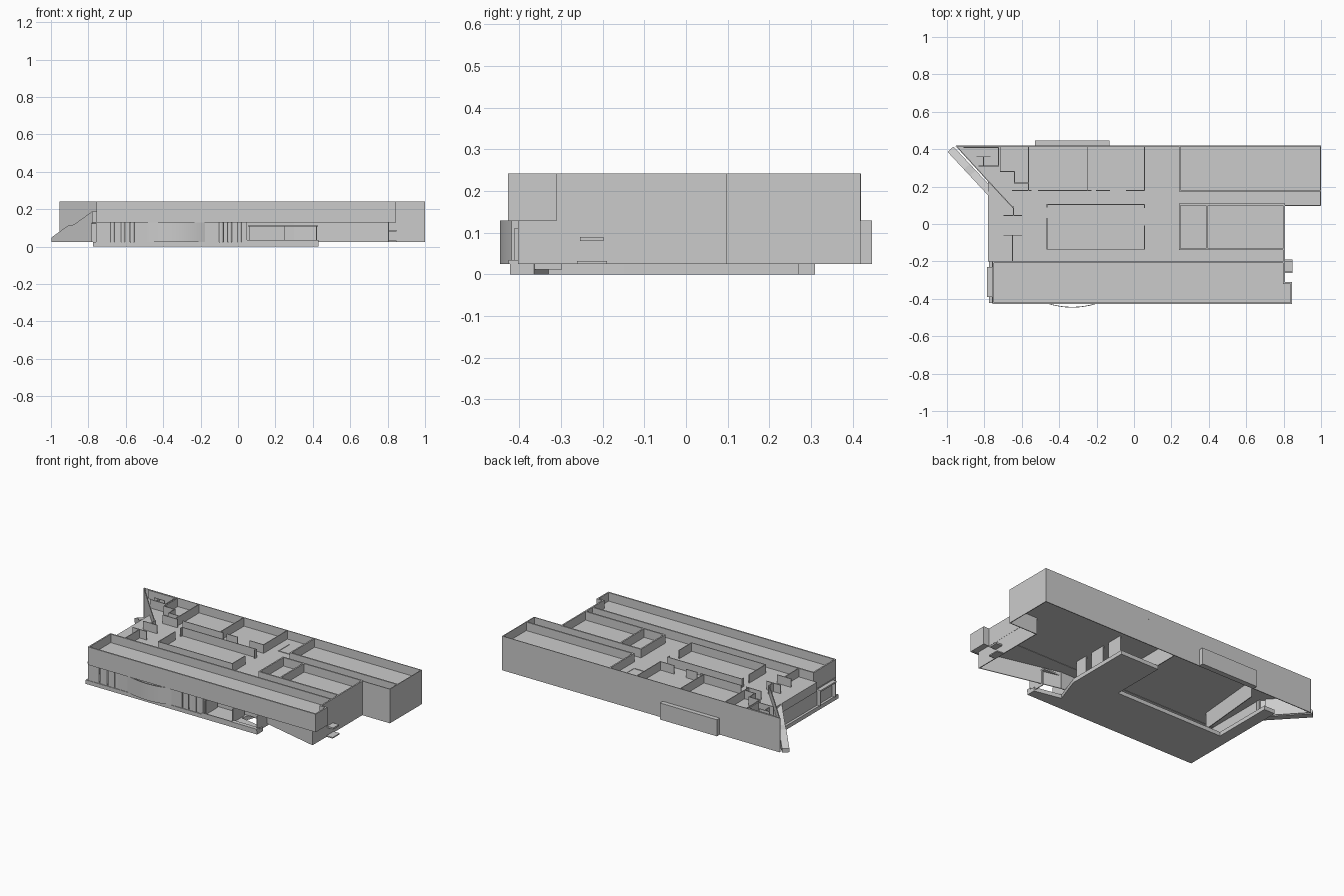
import bpy, bmesh, math
from mathutils import Vector

if "Cube" in bpy.data.objects:
    bpy.data.objects.remove(bpy.data.objects["Cube"], do_unlink=True)

grey = bpy.data.materials.new("plain_grey")
grey.use_nodes = True
grey.diffuse_color = (0.6, 0.6, 0.6, 1)
grey.node_tree.nodes["Principled BSDF"].inputs["Base Color"].default_value = (0.6, 0.6, 0.6, 1)

BASE, CEILING, FLOOR, TOP = 0.025, 0.13, 0.188, 0.242
THIN, THICK = 0.005, 0.009


def finish(name, bm):
    bmesh.ops.recalc_face_normals(bm, faces=bm.faces)
    mesh = bpy.data.meshes.new(name)
    bm.to_mesh(mesh)
    bm.free()
    mesh.materials.append(grey)
    obj = bpy.data.objects.new(name, mesh)
    bpy.context.collection.objects.link(obj)
    return obj


def smooth_sides(obj):
    for poly in obj.data.polygons:
        poly.use_smooth = abs(poly.normal.z) < 0.5


def prism(bm, outline, z0, z1):
    """Extrude a plan outline; z1 may be one height or one per corner."""
    tops = z1 if isinstance(z1, list) else [z1] * len(outline)
    low = [bm.verts.new((x, y, z0)) for x, y in outline]
    high = [bm.verts.new((x, y, z)) for (x, y), z in zip(outline, tops)]
    bm.faces.new(low[::-1])
    bm.faces.new(high)
    for i in range(len(low)):
        j = (i + 1) % len(low)
        bm.faces.new((low[i], low[j], high[j], high[i]))


def strip(a, b, t):
    a, b = Vector(a), Vector(b)
    d = (b - a).normalized() * t / 2
    n = Vector((-d.y, d.x))
    return [a - d - n, b + d - n, b + d + n, a - d + n]


def walls(name, paths, z0, z1, t=THIN):
    bm = bmesh.new()
    for path in paths:
        for a, b in zip(path, path[1:]):
            prism(bm, strip(a, b, t), z0, z1)
    return finish(name, bm)


def slab(name, outline, z0, z1):
    bm = bmesh.new()
    prism(bm, outline, z0, z1)
    return finish(name, bm)


def rect(x0, x1, y0, y1):
    return [(x0, y0), (x1, y0), (x1, y1), (x0, y1)]


def ring(x0, x1, y0, y1):
    return rect(x0, x1, y0, y1) + [(x0, y0)]


# Upper floor slab
slab("upper_floor", [(-0.95, 0.415), (-0.78, 0.23), (-0.78, -0.2), (-0.752, -0.2),
                     (-0.752, -0.423), (0.841, -0.423), (0.841, -0.315), (0.8065, -0.315),
                     (0.8065, 0.102), (0.995, 0.102), (0.995, 0.415)], CEILING, FLOOR)

# Tall outer walls
walls("back_wall", [[(-0.95, 0.416), (0.997, 0.416), (0.997, 0.1), (0.803, 0.1)]], BASE, TOP)
walls("diagonal_wall", [[(-0.95, 0.416), (-0.78, 0.23)]], BASE, TOP)
walls("diagonal_wall_inner", [[(-0.78, 0.23), (-0.645, 0.085)]], FLOOR, TOP)

# Long front room with a stepped right end
walls("front_room_walls", [[(-0.752, -0.205), (0.802, -0.205), (0.802, -0.315),
                            (0.841, -0.315), (0.841, -0.423), (-0.752, -0.423),
                            (-0.752, -0.205)]], CEILING - 0.002, TOP, THICK)

# Upper room partitions
walls("right_room_walls", [ring(0.245, 0.802, -0.135, 0.104), [(0.39, -0.135), (0.39, 0.104)],
                           [(0.802, -0.205), (0.802, -0.135)]], FLOOR, TOP, THICK)
walls("back_right_room_walls", [[(0.245, 0.416), (0.245, 0.178), (0.994, 0.178)]],
      FLOOR, TOP, THICK)
walls("middle_room_walls", [[(0.055, 0.088), (0.055, 0.104), (-0.465, 0.104), (-0.465, 0.09)],
                            [(-0.465, 0.03), (-0.465, -0.135), (0.055, -0.135), (0.055, -0.01)]],
      FLOOR, TOP)
walls("back_room_walls", [[(x, 0.178), (x, 0.416)] for x in (-0.565, -0.25, 0.055)]
      + [[(a, 0.178), (b, 0.178)] for a, b in
         ((-0.65, -0.55), (-0.51, -0.23), (-0.2, -0.13), (-0.04, 0.055))], FLOOR, TOP)
walls("corner_room_walls", [[(-0.91, 0.408), (-0.725, 0.408), (-0.725, 0.31), (-0.83, 0.31)],
                            [(-0.715, 0.408), (-0.715, 0.28), (-0.64, 0.28), (-0.64, 0.22),
                             (-0.565, 0.22)]], FLOOR, TOP)
walls("entry_screens", [[(-0.645, 0.09), (-0.645, 0.045)], [(-0.695, 0.045), (-0.6, 0.045)],
                        [(-0.65, -0.2), (-0.65, -0.06)], [(-0.695, -0.06), (-0.6, -0.06)]],
      FLOOR, TOP)
walls("corner_fixture", [[(-0.84, 0.36), (-0.77, 0.36)], [(-0.805, 0.36), (-0.805, 0.31)]],
      FLOOR, TOP - 0.01, 0.004)
walls("stairwell_kerb", [[(0.11, 0.355), (0.11, 0.25), (0.19, 0.25), (0.19, 0.355)]],
      FLOOR, FLOOR + 0.003, 0.004)

# Front wall with narrow slots, and the round pillars standing in them
pillars = (-0.671, -0.615, -0.565, -0.09, -0.044, 0.008)
ends = [-0.755] + [e for x in pillars for e in (x - 0.014, x + 0.014)] + [0.045]
walls("slotted_front_wall", [[(a, -0.416), (b, -0.416)] for a, b in zip(ends[::2], ends[1::2])],
      BASE, CEILING)
bm = bmesh.new()
for x in pillars:
    prism(bm, [(x + 0.014 * math.cos(a), -0.402 + 0.014 * math.sin(a))
               for a in [i * math.tau / 12 for i in range(12)]], BASE, CEILING)
smooth_sides(finish("front_pillars", bm))

# Lower storey walls, with the right part of the front angled inwards
walls("lower_outer_walls", [[(0.045, -0.416), (0.045, -0.28), (0.3, -0.28),
                             (0.803, -0.4), (0.803, 0.1)]], BASE, CEILING)
walls("lower_left_wall", [[(-0.757, -0.416), (-0.757, 0.2)]], BASE, CEILING)
walls("lower_partitions", [[(0.31, -0.13), (0.31, -0.05)], [(0.31, 0.0), (0.31, 0.1)],
                           [(0.31, 0.15), (0.31, 0.25)], [(0.05, 0.1), (0.05, 0.4)],
                           [(-0.62, -0.1), (-0.58, 0.34)]], BASE, CEILING)

# Ground slab pieces around the open court
slab("ground_front", [(-0.775, -0.422), (0.43, -0.422), (0.43, -0.365), (0.257, -0.33),
                      (0.32, -0.15), (-0.775, -0.15)], 0, BASE)
for name, box in (("ground_right", (0.05, 0.32, -0.15, 0.27)),
                  ("ground_left", (-0.775, -0.7, -0.15, 0.31)),
                  ("ground_middle", (-0.7, 0.05, -0.15, -0.08))):
    slab(name, rect(*box), 0, BASE)

# Bowed bay on the front, a thin curved wall
arc = [(-0.33 + 0.19 * s, -0.404 - 0.043 * (1 - s * s)) for s in
       [i / 8 - 1 for i in range(17)]]
smooth_sides(slab("bowed_bay", arc + [(x, y + 0.004) for x, y in arc[::-1]], BASE, CEILING))

# Entrance porch in the front recess
walls("porch_posts", [[(x, -0.41), (x, -0.3)] for x in (0.06, 0.25, 0.42)], 0.012, 0.11)
slab("porch_canopy", rect(0.055, 0.425, -0.35, -0.28), 0.105, 0.115)
walls("porch_rail", [[(0.045, -0.42), (0.25, -0.42)]], 0.01, 0.035)
slab("porch_step", rect(0.25, 0.43, -0.426, -0.4), BASE, 0.035)

# Rear projecting panel
slab("rear_projection", rect(-0.53, -0.13, 0.417, 0.447), BASE, CEILING)

# Side door canopy and threshold
slab("side_canopy", rect(0.8, 0.848, -0.255, -0.198), 0.08, 0.09)
slab("side_threshold", rect(0.8, 0.848, -0.262, -0.19), BASE, 0.032)

# Left porch frame
slab("left_porch_roof", rect(-0.785, -0.755, -0.39, -0.23), 0.115, 0.125)
walls("left_porch_posts", [[(-0.78, y), (-0.757, y)] for y in (-0.385, -0.235)], BASE, 0.12)

# Outside ramp beside the diagonal wall, with a landing halfway
outer, inner = Vector((-0.996, 0.385)), Vector((-0.965, 0.414))
run = Vector((0.216, -0.232))
bm = bmesh.new()
profile = [(0, 0.05), (0.4, 0.112), (0.55, 0.118), (1, FLOOR)]
for (s, z), (t, w) in zip(profile, profile[1:]):
    a, b = run * s, run * t
    prism(bm, [outer + a, outer + b, inner + b, inner + a], BASE, [z, w, w, z])
finish("outside_ramp", bm)
